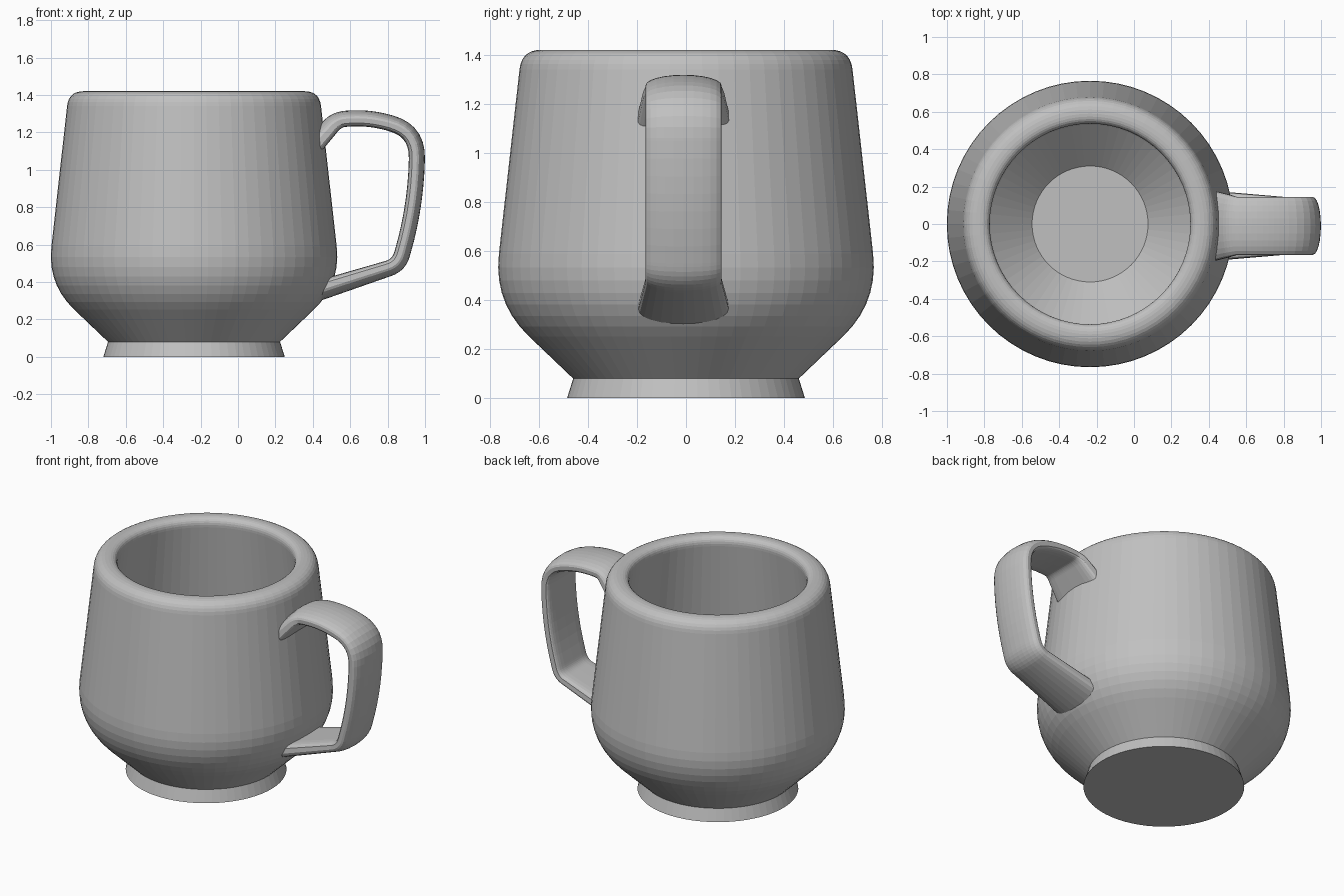
import bpy
import bmesh
from math import cos, sin, tau
from mathutils import Vector

cube = bpy.data.objects.get("Cube")
if cube:
    bpy.data.objects.remove(cube, do_unlink=True)

SEGMENTS = 64
BEND_STEPS = 7
CUP_X = -0.235
STRAP_HALF_WIDTH = 0.155
STRAP_HALF_THICKNESS = 0.043

# One plain grey for the whole model
glaze = bpy.data.materials.new("plain grey ceramic")
glaze.use_nodes = True
grey = (0.53, 0.53, 0.53, 1)
glaze.diffuse_color = grey
glaze.node_tree.nodes["Principled BSDF"].inputs["Base Color"].default_value = grey


def rounded_path(corners):
    """Points along a polyline; each corner is (across, up, bend length)."""
    points = []
    for index, (across, up, bend) in enumerate(corners):
        corner = Vector((across, up))
        if not bend:
            points.append(corner)
            continue
        before = Vector(corners[index - 1][:2])
        after = Vector(corners[index + 1][:2])
        start = corner + (before - corner).normalized() * bend
        end = corner + (after - corner).normalized() * bend
        for step in range(BEND_STEPS + 1):
            t = step / BEND_STEPS
            points.append(start.lerp(corner, t).lerp(corner.lerp(end, t), t))
    return points


def finish(bm, name):
    """Turn a bmesh into a named object with the glaze."""
    bmesh.ops.recalc_face_normals(bm, faces=bm.faces[:])
    mesh = bpy.data.meshes.new(name)
    bm.to_mesh(mesh)
    bm.free()
    mesh.materials.append(glaze)
    obj = bpy.data.objects.new(name, mesh)
    bpy.context.collection.objects.link(obj)
    return obj


def lathe(name, profile):
    """Spin a radius/height profile around the upright axis."""
    bm = bmesh.new()
    verts = [bm.verts.new((point.x, 0, point.y)) for point in profile]
    edges = [bm.edges.new(pair) for pair in zip(verts, verts[1:])]
    bmesh.ops.spin(bm, geom=verts + edges, cent=(0, 0, 0), axis=(0, 0, 1),
                   angle=tau, steps=SEGMENTS, use_duplicate=False)
    bmesh.ops.remove_doubles(bm, verts=bm.verts[:], dist=0.0005)
    return finish(bm, name)


def strap_section(count):
    """Strap outline: domed on the outer side, flat with soft edges inside."""
    section = []
    for step in range(count):
        angle = tau * step / count
        across, out = cos(angle), sin(angle)
        if out < -0.01:
            across = abs(across) ** 0.4 * (1 if across > 0 else -1)
            out = -abs(out) ** 0.4
        section.append((across, out))
    return section


def strap(name, path, section):
    """Loft the strap section along a path, flaring where it meets the cup."""
    bm = bmesh.new()
    rings = []
    last = len(path) - 1
    for index, point in enumerate(path):
        along = (path[min(index + 1, last)] - path[max(index - 1, 0)]).normalized()
        flare = max(0, 0.55 - point.x)
        width = STRAP_HALF_WIDTH + flare / 4
        thickness = STRAP_HALF_THICKNESS * (1 + 2 * flare)
        ring = []
        for across, out in section:
            x = point.x - along.y * out * thickness
            z = point.y + along.x * out * thickness
            ring.append(bm.verts.new((x, across * width, z)))
        rings.append(ring)
    for ring, following in zip(rings, rings[1:]):
        for i in range(len(section)):
            bm.faces.new((ring[i - 1], ring[i], following[i], following[i - 1]))
    bm.faces.new(rings[0])
    bm.faces.new(rings[-1])
    return finish(bm, name)


# Cup: flared foot, round belly, rolled rim and hollow inside
foot = [(0, 0, 0), (0.485, 0, 0), (0.46, 0.08, 0)]
wall = [(0.785, 0.39, 0.2), (0.67, 1.42, 0.08)]
hollow = [(0.53, 1.42, 0.06), (0.64, 0.47, 0.15), (0.31, 0.16, 0), (0, 0.16, 0)]
cup = lathe("cup", rounded_path(foot + wall + hollow))
cup.location.x = CUP_X

# Handle: a wide strap that leaves the wall near the rim and returns at the belly
top = [(0.4, 1.13, 0), (0.53, 1.27, 0.05), (0.7, 1.28, 0.1)]
grip = [(0.96, 1.21, 0.15), (0.95, 0.8, 0.25)]
bottom = [(0.86, 0.49, 0.06), (0.42, 0.35, 0)]
handle = strap("handle", rounded_path(top + grip + bottom), strap_section(24))
handle.location.y = -0.01
